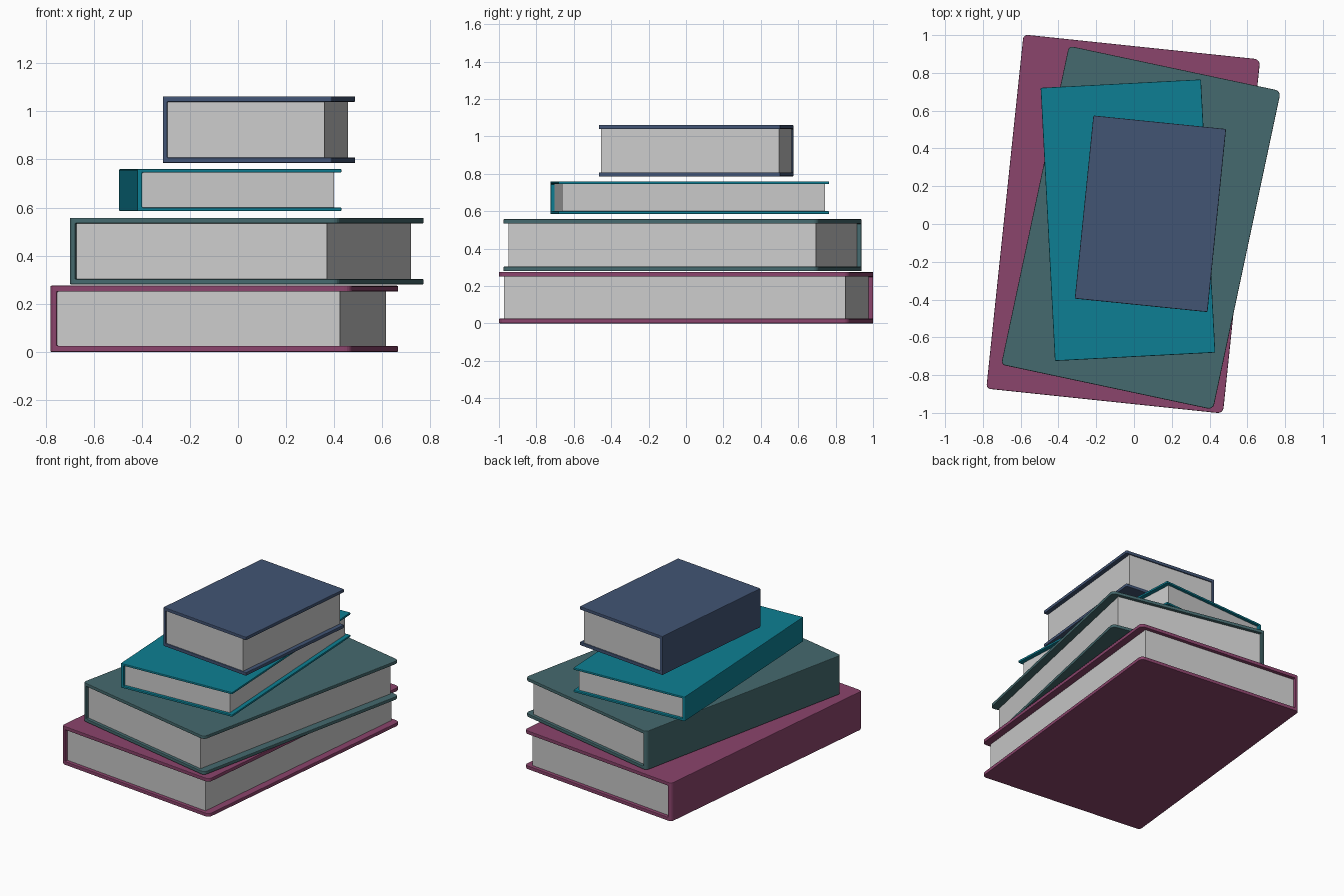
import bpy, bmesh
from math import radians
from mathutils import Matrix

if "Cube" in bpy.data.objects:
    bpy.data.objects.remove(bpy.data.objects["Cube"])


def finish(bm, name, loc, angle, color=None):
    bmesh.ops.recalc_face_normals(bm, faces=bm.faces)
    mesh = bpy.data.meshes.new(name)
    bm.to_mesh(mesh)
    bm.free()
    obj = bpy.data.objects.new(name, mesh)
    bpy.context.collection.objects.link(obj)
    obj.location = loc
    obj.rotation_euler.z = radians(angle)
    if color:
        mat = bpy.data.materials.new(name + "_color")
        mat.diffuse_color = (*color, 1)
        mat.use_nodes = True
        mat.node_tree.nodes["Principled BSDF"].inputs["Base Color"].default_value = mat.diffuse_color
        mesh.materials.append(mat)
    return obj


def cover(name, w, h, z0, z1, t, ts, r, loc, angle, color):
    # C-shaped profile (spine on -x) swept along the book's length
    x = w / 2
    prof = [(-x, z0), (x, z0), (x, z0 + t), (-x + ts, z0 + t),
            (-x + ts, z1 - t), (x, z1 - t), (x, z1), (-x, z1)]
    bm = bmesh.new()
    face = bm.faces.new([bm.verts.new((px, -h / 2, pz)) for px, pz in prof])
    ext = bmesh.ops.extrude_face_region(bm, geom=[face])
    verts = [v for v in ext["geom"] if isinstance(v, bmesh.types.BMVert)]
    bmesh.ops.translate(bm, verts=verts, vec=(0, h, 0))
    bmesh.ops.recalc_face_normals(bm, faces=bm.faces)

    # rounded upright corners, limited by the thin spine
    for side, rad in ((1, r), (-1, min(r, ts * 0.8))):
        edges = [e for e in bm.edges
                 if all(abs(v.co.x - side * x) < 1e-5 for v in e.verts)
                 and abs(e.verts[0].co.y - e.verts[1].co.y) < 1e-5]
        bmesh.ops.bevel(bm, geom=edges, offset=rad, segments=4,
                        profile=0.5, affect='EDGES')
    obj = finish(bm, name, loc, angle, color)

    # soft cover rim
    mod = obj.modifiers.new("soft_edges", 'BEVEL')
    mod.width = 0.004
    mod.segments = 2
    mod.limit_method = 'ANGLE'
    mod.angle_limit = radians(40)


def pages(name, w, h, z0, z1, t, ts, d, e, loc, angle):
    # page block set back from the three open sides
    bm = bmesh.new()
    x0, x1 = -w / 2 + ts, w / 2 - d
    size = (x1 - x0, h - 2 * e, z1 - z0 - 2 * t)
    bmesh.ops.create_cube(bm, size=1, matrix=Matrix.Translation(
        ((x0 + x1) / 2, 0, (z0 + z1) / 2)) @ Matrix.Diagonal((*size, 1)))
    finish(bm, name, loc, angle)


# name, width, length, z range, cover and spine thickness, corner radius,
# page insets (fore edge, ends), centre, turn, colour
books = [
    ("bottom_book", 1.26, 1.885, 0.0, 0.275, 0.025, 0.028, 0.03,
     0.05, 0.025, (-0.057, 0.0), -6, (0.258, 0.058, 0.15)),
    ("second_book", 1.147, 1.725, 0.28, 0.557, 0.023, 0.028, 0.03,
     0.055, 0.022, (0.037, -0.02), -12, (0.06, 0.144, 0.156)),
    ("third_book", 0.85, 1.448, 0.585, 0.76, 0.015, 0.02, 0.006,
     0.03, 0.02, (-0.032, 0.02), 3, (0.004, 0.212, 0.292)),
    ("top_book", 0.706, 0.974, 0.785, 1.062, 0.023, 0.02, 0.006,
     0.03, 0.008, (0.087, 0.054), -5.8, (0.054, 0.089, 0.175)),
]
for name, w, h, z0, z1, t, ts, r, d, e, (cx, cy), angle, color in books:
    loc = (cx, cy, 0)
    cover(name + "_cover", w, h, z0, z1, t, ts, r, loc, angle, color)
    pages(name + "_pages", w, h, z0, z1, t, ts, d, e, loc, angle)
